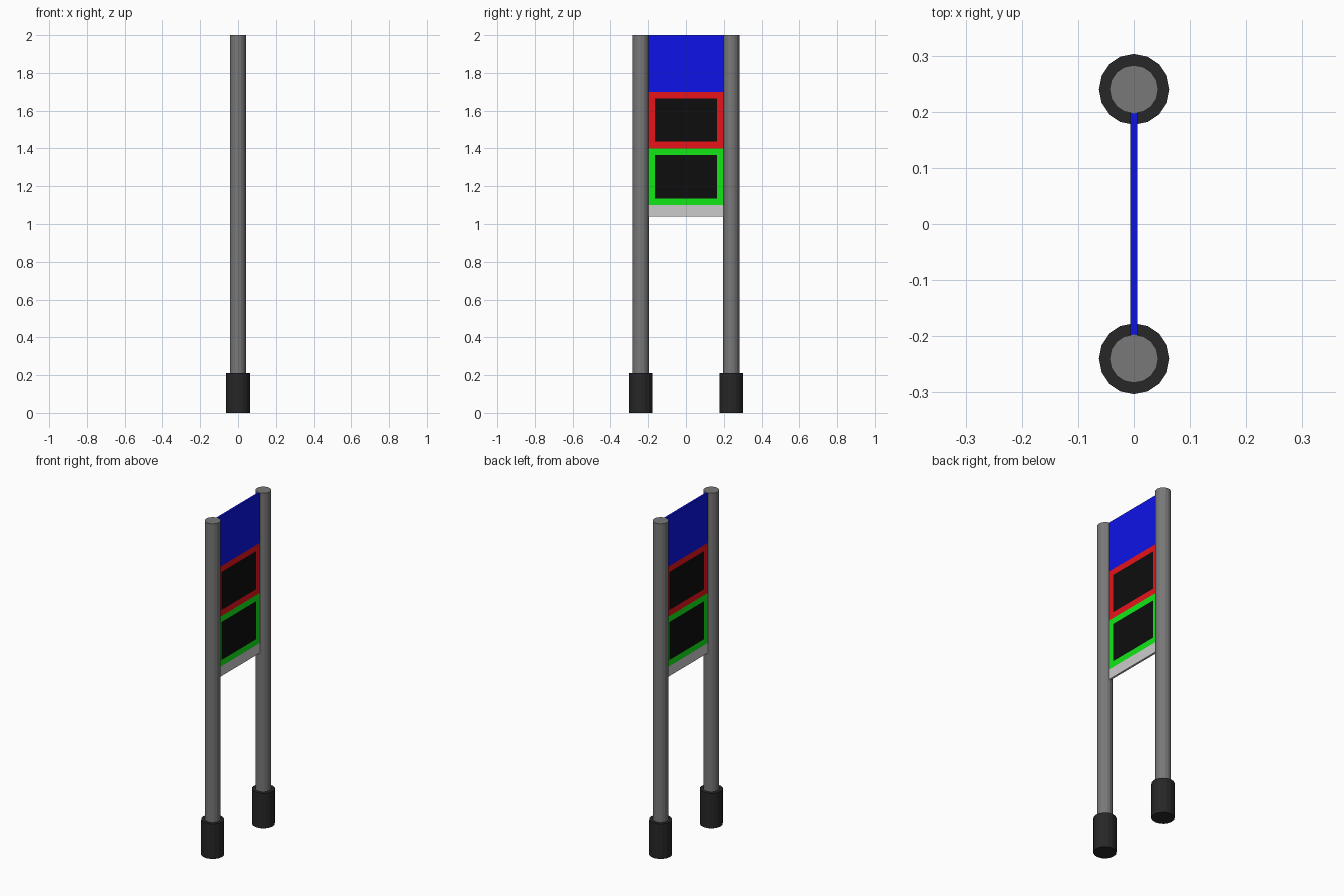
import bpy, bmesh

if "Cube" in bpy.data.objects:
    bpy.data.objects.remove(bpy.data.objects["Cube"])

THICK = 0.012      # panel thickness
HALF_W = 0.199     # half the panel width
POLE_Y = 0.24


def material(name, rgb):
    m = bpy.data.materials.new(name)
    m.diffuse_color = (*rgb, 1)
    m.use_nodes = True
    m.node_tree.nodes["Principled BSDF"].inputs["Base Color"].default_value = m.diffuse_color
    return m


blue = material("blue", (0.004, 0.007, 0.8))
red = material("red", (0.8, 0.007, 0.01))
green = material("green", (0.006, 0.8, 0.008))
black = material("screen_black", (0.004, 0.004, 0.004))
light = material("light_grey", (0.7, 0.7, 0.7))
steel = material("steel", (0.19, 0.19, 0.19))
dark = material("dark_rubber", (0.02, 0.02, 0.02))


def cylinder(name, y, radius, z0, z1, mat):
    bpy.ops.mesh.primitive_cylinder_add(vertices=16, radius=radius, depth=z1 - z0,
                                        location=(0, y, (z0 + z1) / 2))
    ob = bpy.context.object
    ob.name = name
    ob.data.materials.append(mat)


def panel(name, z0, z1, mat, screen=False):
    bm = bmesh.new()
    bmesh.ops.create_cube(bm, size=1)
    bmesh.ops.scale(bm, vec=(THICK, 2 * HALF_W, z1 - z0), verts=bm.verts)
    bmesh.ops.translate(bm, vec=(0, 0, (z0 + z1) / 2), verts=bm.verts)
    if screen:  # dark window inset into both broad sides
        bm.normal_update()
        sides = [f for f in bm.faces if abs(f.normal.x) > 0.9]
        bmesh.ops.inset_individual(bm, faces=sides, thickness=0.036, use_even_offset=True)
        for f in sides:
            f.material_index = 1
    me = bpy.data.meshes.new(name)
    bm.to_mesh(me)
    bm.free()
    me.materials.append(mat)
    if screen:
        me.materials.append(black)
    bpy.context.collection.objects.link(bpy.data.objects.new(name, me))


# Two poles standing in thicker feet
for side, s in (("left", -1), ("right", 1)):
    cylinder(side + "_pole", s * POLE_Y, 0.043, 0.21, 2.0, steel)
    cylinder(side + "_foot", s * POLE_Y, 0.063, 0.0, 0.21, dark)

# Stacked sign panels between the poles
panel("top_panel", 1.70, 2.0, blue)
panel("upper_display", 1.40, 1.70, red, True)
panel("lower_display", 1.10, 1.40, green, True)
panel("bottom_strip", 1.04, 1.10, light)
